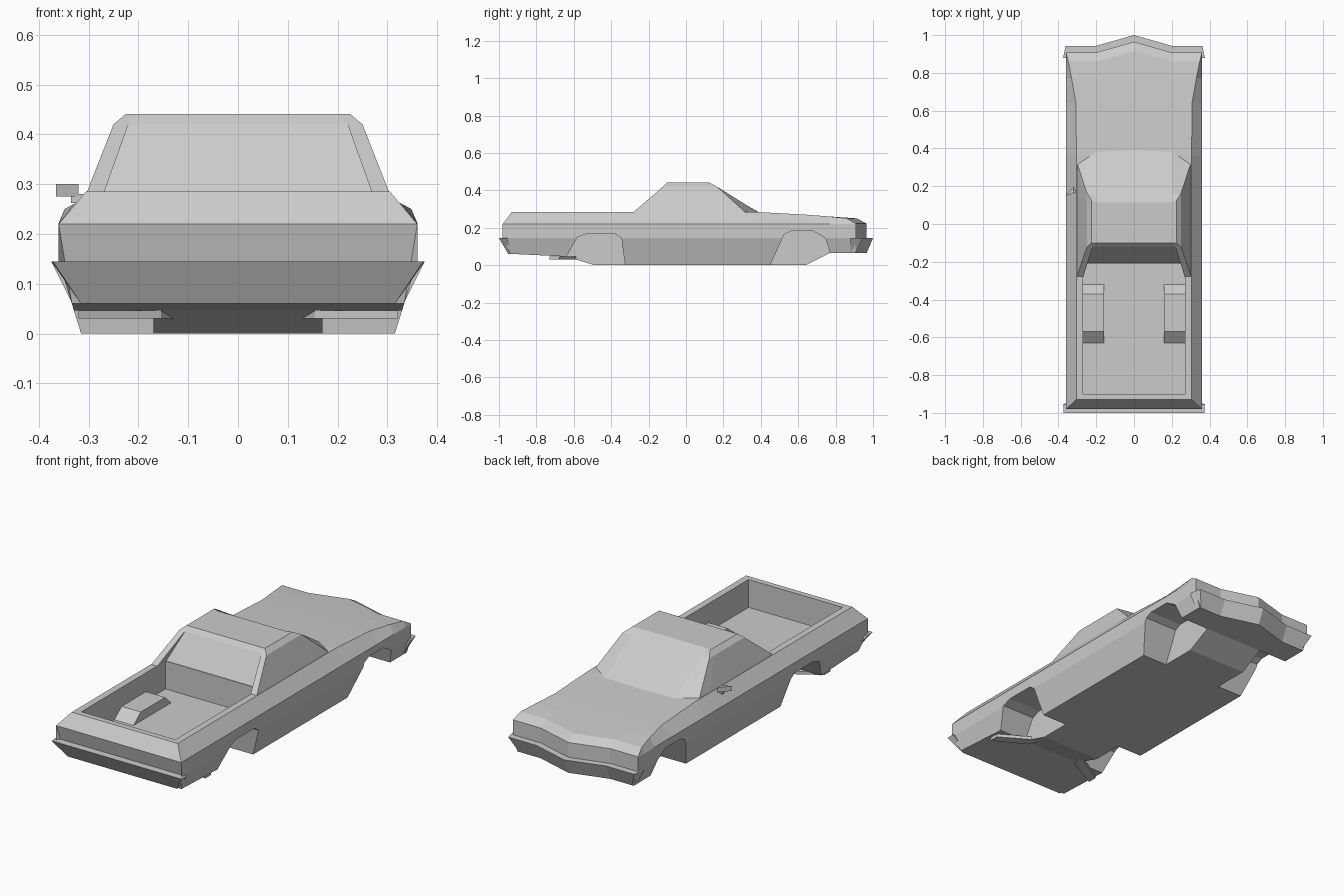
import bpy, bmesh
from mathutils import Vector

cube = bpy.data.objects.get("Cube")
if cube:
    bpy.data.objects.remove(cube, do_unlink=True)

paint = bpy.data.materials.new("plain_grey")
paint.use_nodes = True
GREY = (0.6, 0.6, 0.6, 1)
paint.diffuse_color = GREY
paint.node_tree.nodes["Principled BSDF"].inputs["Base Color"].default_value = GREY


def finish(name, bm, mirrored):
    """Mirror across x if wanted, weld, and turn the bmesh into an object."""
    if mirrored:
        copy = bmesh.ops.duplicate(bm, geom=bm.verts[:] + bm.edges[:] + bm.faces[:])
        for v in copy["geom"]:
            if isinstance(v, bmesh.types.BMVert):
                v.co.x *= -1
    bmesh.ops.remove_doubles(bm, verts=bm.verts[:], dist=0.0005)
    bmesh.ops.recalc_face_normals(bm, faces=bm.faces[:])
    mesh = bpy.data.meshes.new(name)
    bm.to_mesh(mesh)
    bm.free()
    mesh.materials.append(paint)
    obj = bpy.data.objects.new(name, mesh)
    bpy.context.scene.collection.objects.link(obj)
    return obj


def loft(name, rings):
    """Join half rings that start and end on the centre plane, cap both ends."""
    bm = bmesh.new()
    rows = [[bm.verts.new(p) for p in ring] for ring in rings]
    n = len(rows[0])
    for a, b in zip(rows, rows[1:]):
        for i in range(n - 1):
            bm.faces.new((a[i], a[i + 1], b[i + 1], b[i]))
    for row in (rows[0], rows[-1]):
        for i in range(n // 2 - 1):
            bm.faces.new((row[i], row[i + 1], row[n - 2 - i], row[n - 1 - i]))
    return finish(name, bm, True)


def prism(name, outline, axis, low, high, mirrored=False):
    """Extrude a flat outline along x or z."""
    bm = bmesh.new()
    place = (lambda p, h: (h, *p)) if axis == "x" else (lambda p, h: (*p, h))
    face = bm.faces.new([bm.verts.new(place(p, low)) for p in outline])
    grown = bmesh.ops.extrude_face_region(bm, geom=[face])["geom"]
    step = Vector(place((0, 0), high - low))
    bmesh.ops.translate(bm, vec=step, verts=[g for g in grown if isinstance(g, bmesh.types.BMVert)])
    return finish(name, bm, mirrored)


def combine(target, tool, operation):
    """Apply a boolean and drop the helper."""
    mod = target.modifiers.new("shape", "BOOLEAN")
    mod.operation, mod.object, mod.solver = operation, tool, "EXACT"
    bpy.context.view_layer.objects.active = target
    bpy.ops.object.modifier_apply(modifier=mod.name)
    bpy.data.objects.remove(tool, do_unlink=True)


# Body shell: sections from tail to nose, with a pointed centre at the nose
def section(y, floor, deck_x, deck_z, low_y=None, peak=0):
    low_y = y if low_y is None else low_y
    sill = 0.315 + 0.045 * floor / 0.145
    return [(0, low_y + peak, floor), (0.2, low_y, floor), (sill, low_y, floor),
            (0.36, y, 0.145), (0.36, y, 0.22), (deck_x, y, deck_z),
            (0.2, y, deck_z), (0, y + peak, deck_z)]


body = loft("body", [
    section(-0.98, 0.06, 0.36, 0.22, low_y=-0.94),
    section(-0.93, 0.06, 0.305, 0.285),
    section(-0.64, 0.046, 0.305, 0.285),
    section(-0.49, 0, 0.305, 0.285),
    section(0.36, 0, 0.305, 0.285),
    section(0.64, 0, 0.307, 0.27),
    section(0.77, 0.065, 0.33, 0.26),
    section(0.86, 0.065, 0.348, 0.25, peak=0.055),
    section(0.908, 0.065, 0.36, 0.222, peak=0.057),
])

# Load bed and the raised boxes over the rear wheels
BED = 0.14
combine(body, prism("bed_cutter", [(-0.27, -0.9), (0.27, -0.9), (0.27, -0.21), (-0.27, -0.21)],
                    "z", BED, 0.5), "DIFFERENCE")
combine(body, prism("wheel_box", [(-0.63, BED - 0.01), (-0.63, BED), (-0.57, 0.187), (-0.37, 0.187),
                                  (-0.32, BED), (-0.32, BED - 0.01)],
                    "x", 0.16, 0.28, True), "UNION")

# Wheel arches
arches = {
    "rear": [(-0.7, -0.06), (-0.58, 0.15), (-0.53, 0.168), (-0.38, 0.168), (-0.345, 0.145), (-0.318, -0.06)],
    "front": [(0.423, -0.06), (0.525, 0.165), (0.56, 0.182), (0.68, 0.182), (0.745, 0.145), (0.81, -0.06)],
}
for end, outline in arches.items():
    combine(body, prism(end + "_arch_cutter", outline, "x", 0.17, 0.5, True), "DIFFERENCE")

# Cabin with sloping rear buttresses and a recessed rear window
def ring(points, z):
    return [(x, y, z) for x, y in points]


loft("cabin", [
    ring([(0, 0.395), (0.2, 0.39), (0.3, 0.32), (0.305, 0.25),
          (0.305, -0.285), (0.27, -0.285), (0.27, -0.21), (0, -0.21)], 0.28),
    ring([(0, 0.15), (0.2, 0.15), (0.25, 0.165), (0.25, 0.12),
          (0.25, -0.123), (0.22, -0.123), (0.22, -0.12), (0, -0.12)], 0.42),
    ring([(0, 0.115), (0.2, 0.115), (0.225, 0.125), (0.225, 0.09),
          (0.225, -0.1), (0.2, -0.1), (0.2, -0.1), (0, -0.1)], 0.441),
])

# Bumpers, wider at the top than at the bottom
loft("front_bumper", [
    ring([(0, 0.966), (0.2, 0.908), (0.325, 0.908), (0.335, 0.88),
          (0.31, 0.88), (0.3, 0.89), (0.2, 0.89), (0, 0.92)], 0.065),
    ring([(0, 1.0), (0.2, 0.943), (0.362, 0.943), (0.375, 0.88),
          (0.34, 0.88), (0.33, 0.89), (0.2, 0.89), (0, 0.92)], 0.145),
])
loft("rear_bumper", [
    ring([(0, -0.95), (0.315, -0.95), (0.315, -0.93), (0, -0.93)], 0.06),
    ring([(0, -1.0), (0.372, -1.0), (0.375, -0.955), (0, -0.955)], 0.145),
])

# Exhaust tips under the tail
prism("exhaust_tips", [(0.125, -0.58), (0.155, -0.58), (0.32, -0.68), (0.32, -0.73), (0.155, -0.64)],
      "z", 0.03, 0.046, True)

# Door mirror on one side, with its stem
prism("door_mirror", [(-0.365, 0.145), (-0.32, 0.165), (-0.32, 0.198)], "z", 0.275, 0.3)
prism("mirror_stem", [(-0.335, 0.165), (-0.31, 0.165), (-0.31, 0.18), (-0.335, 0.18)], "z", 0.262, 0.28)
